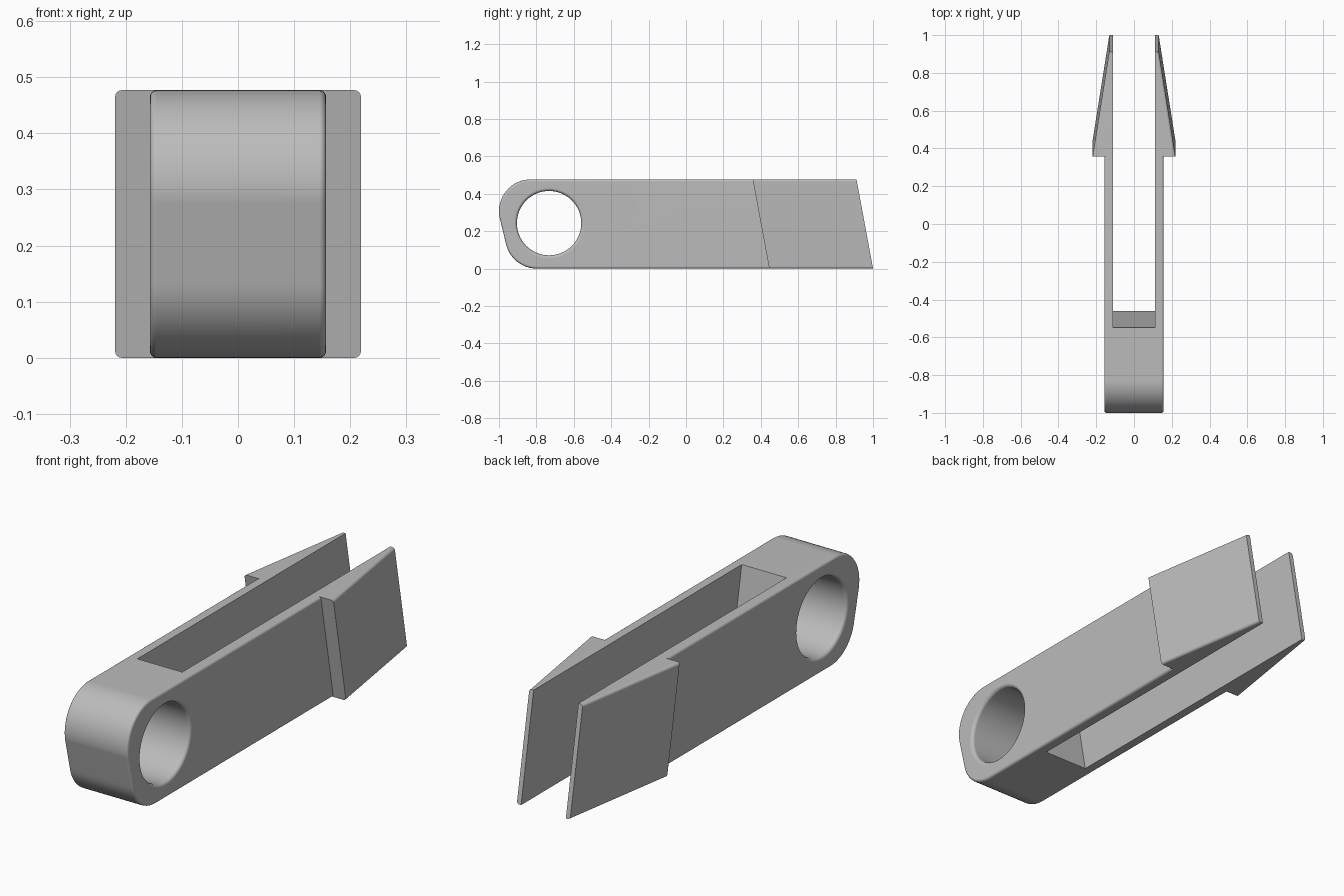
import bpy, bmesh, math

cube = bpy.data.objects.get("Cube")
if cube:
    bpy.data.objects.remove(cube, do_unlink=True)

HEIGHT = 0.477
LEAN = 0.185          # both ends lean forward as they rise
HALF = 0.157          # half width of the body
GAP = 0.11            # half width of the slot
ROUND = 0.012         # small edge rounding

grey = bpy.data.materials.new("light grey")
grey.use_nodes = True
grey.diffuse_color = (0.5, 0.5, 0.5, 1)
grey.node_tree.nodes["Principled BSDF"].inputs["Base Color"].default_value = (0.5, 0.5, 0.5, 1)


def make(name, bm):
    bmesh.ops.recalc_face_normals(bm, faces=bm.faces)
    mesh = bpy.data.meshes.new(name)
    bm.to_mesh(mesh)
    bm.free()
    mesh.materials.append(grey)
    ob = bpy.data.objects.new(name, mesh)
    bpy.context.collection.objects.link(ob)
    return ob


def prism(name, start, end, rule=None):
    """Join two matching outlines, then round the edges picked by the rule."""
    bm = bmesh.new()
    a = [bm.verts.new(p) for p in start]
    b = [bm.verts.new(p) for p in end]
    bm.faces.new(a)
    bm.faces.new(b)
    for i in range(len(a)):
        j = (i + 1) % len(a)
        bm.faces.new((a[i], a[j], b[j], b[i]))
    bmesh.ops.recalc_face_normals(bm, faces=bm.faces)
    if rule:
        bmesh.ops.bevel(bm, geom=[e for e in bm.edges if rule(*e.verts)],
                        offset=ROUND, segments=4, profile=0.5, affect='EDGES')
    return make(name, bm)


def plan_prism(name, outline, low, high, rule=None):
    """Raise a plan outline along the lean."""
    return prism(name, *[[(x, y - LEAN * z, z) for x, y in outline] for z in (low, high)], rule)


def combine(target, tool, operation):
    mod = target.modifiers.new(operation.title(), 'BOOLEAN')
    mod.object, mod.operation, mod.solver = tool, operation, 'EXACT'
    bpy.context.view_layer.objects.active = target
    bpy.ops.object.modifier_apply(modifier=mod.name)
    bpy.data.objects.remove(tool, do_unlink=True)


# Body: side profile with two large rounded front corners
R = 0.17
tilt = math.atan(LEAN)
profile = []
for cy, cz, first, last in ((-0.797, R, 1.5 * math.pi, math.pi + tilt),
                            (-0.83, HEIGHT - R, math.pi + tilt, math.pi / 2)):
    for i in range(17):
        t = first + (last - first) * i / 16
        profile.append((cy + R * math.cos(t), cz + R * math.sin(t)))
profile += [(0.55 - LEAN * HEIGHT, HEIGHT), (0.55, 0)]
clip = prism("clip_body", *[[(x, y, z) for y, z in profile] for x in (-HALF, HALF)],
             lambda p, q: abs(p.co.x - q.co.x) < 1e-5 and min(p.co.y, q.co.y) < 0.4)

# Arrow-shaped head with wide barbs
head = plan_prism("barbed_head", [(-0.219, 0.445), (0.219, 0.445), (0.131, 1.0), (-0.131, 1.0)],
                  0, HEIGHT,
                  lambda p, q: abs(p.co.z - q.co.z) < 1e-5 and p.co.x * q.co.x > 0)
combine(clip, head, 'UNION')

# Slot that splits the body into two arms
slot = plan_prism("slot_cutter", [(-GAP, -0.46), (GAP, -0.46), (GAP, 1.2), (-GAP, 1.2)],
                  -0.1, HEIGHT + 0.1)
combine(clip, slot, 'DIFFERENCE')

# Cross hole with rounded rims
HOLE, RIM, SIDES = 0.172, 0.016, 64
half_rings = [(HALF - RIM + RIM * math.sin(t), HOLE + RIM * (1 - math.cos(t)))
              for t in (math.pi / 2 * i / 5 for i in range(6))]
half_rings.append((HALF + 0.05, HOLE + RIM))
rings = [(-x, r) for x, r in reversed(half_rings)] + half_rings
bm = bmesh.new()
loops = [[bm.verts.new((x, -0.732 + r * math.cos(math.tau * i / SIDES),
                        0.243 + r * math.sin(math.tau * i / SIDES)))
          for i in range(SIDES)] for x, r in rings]
bm.faces.new(loops[0])
bm.faces.new(loops[-1])
for a, b in zip(loops, loops[1:]):
    for i in range(SIDES):
        j = (i + 1) % SIDES
        bm.faces.new((a[i], a[j], b[j], b[i]))
combine(clip, make("hole_cutter", bm), 'DIFFERENCE')

# Smooth curves, crisp edges
bpy.ops.object.select_all(action='DESELECT')
clip.select_set(True)
bpy.context.view_layer.objects.active = clip
bpy.ops.object.shade_smooth_by_angle(angle=math.radians(30))
weighted = clip.modifiers.new("Weighted normals", 'WEIGHTED_NORMAL')
weighted.keep_sharp = True
